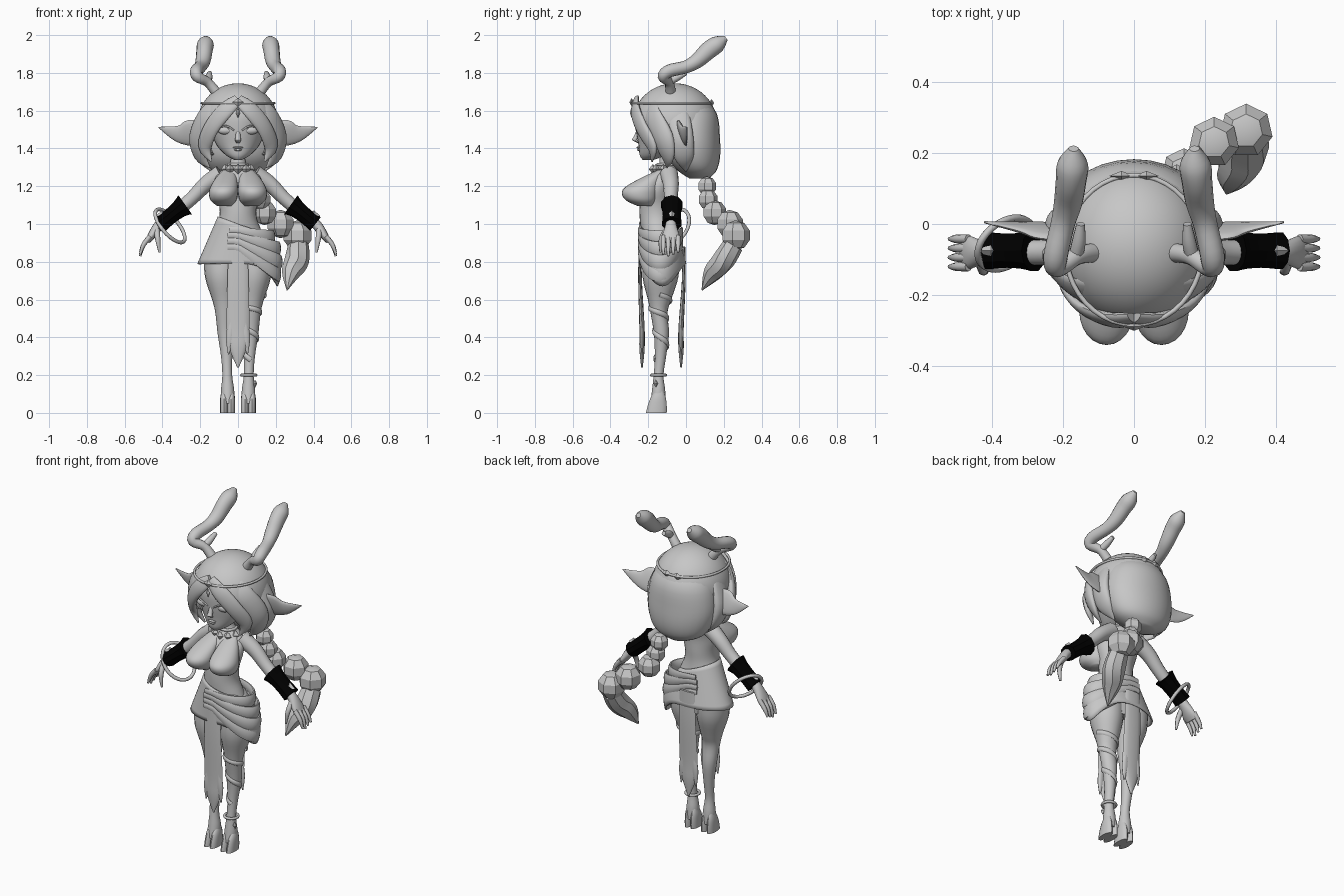
import bpy, bmesh, math
from math import sin, cos, pi, radians
from mathutils import Vector, Matrix

cube = bpy.data.objects.get("Cube")
if cube:
    bpy.data.objects.remove(cube, do_unlink=True)


def material(name, value):
    mat = bpy.data.materials.new(name)
    mat.use_nodes = True
    colour = (value, value, value, 1)
    mat.diffuse_color = colour
    mat.node_tree.nodes["Principled BSDF"].inputs["Base Color"].default_value = colour
    return mat


GREY = material("plain grey", .57)
BLACK = material("bracer black", 0)
X, Y, Z = Vector((1, 0, 0)), Vector((0, 1, 0)), Vector((0, 0, 1))


def finish(name, bm, mat=GREY, mirror=False, angle=50, thickness=0):
    """Turn a bmesh into a shaded object, optionally mirrored across x."""
    bmesh.ops.recalc_face_normals(bm, faces=bm.faces)
    mesh = bpy.data.meshes.new(name)
    bm.to_mesh(mesh)
    bm.free()
    obj = bpy.data.objects.new(name, mesh)
    bpy.context.collection.objects.link(obj)
    mesh.materials.append(mat)
    bpy.ops.object.select_all(action="DESELECT")
    obj.select_set(True)
    bpy.context.view_layer.objects.active = obj
    bpy.ops.object.shade_smooth_by_angle(angle=radians(angle))
    if thickness:
        obj.modifiers.new("thickness", "SOLIDIFY").thickness = thickness
    if mirror:
        obj.modifiers.new("mirror", "MIRROR")


def resample(points, steps):
    """Catmull-Rom curve through tuples of (x, y, z, width, depth)."""
    out, last = [], len(points) - 1
    for i in range(last):
        p0, p1, p2, p3 = (points[min(max(k, 0), last)] for k in range(i - 1, i + 3))
        for s in range(steps):
            t = s / steps
            out.append(tuple(b + .5 * t * (c - a + t * (2*a - 5*b + 4*c - d + t * (3*(b - c) + d - a)))
                             for a, b, c, d in zip(p0, p1, p2, p3)))
    return out + [points[-1]]


def tube(name, points, ref=Y, sides=16, steps=4, level=False, closed=False, **options):
    """Sweep an ellipse along a path; level keeps every section horizontal."""
    points = [tuple(p) if len(p) > 4 else (*p, p[3]) for p in points]
    rows = points if closed else resample(points, steps)
    bm, rings, n = bmesh.new(), [], len(rows)
    for i, row in enumerate(rows):
        after = rows[(i + 1) % n if closed else min(i + 1, n - 1)]
        before = rows[i - 1 if closed else max(i - 1, 0)]
        along = Z if level else (Vector(after[:3]) - Vector(before[:3])).normalized()
        side = ref.cross(along).normalized()
        other = along.cross(side)
        a, b = max(row[3], .002), max(row[4], .002)
        rings.append([bm.verts.new(Vector(row[:3]) + side * a * cos(2*pi*k/sides) + other * b * sin(2*pi*k/sides))
                      for k in range(sides)])
    for i in range(n if closed else n - 1):
        low, high = rings[i], rings[(i + 1) % n]
        for k in range(sides):
            m = (k + 1) % sides
            bm.faces.new((low[k], low[m], high[m], high[k]))
    if not closed:
        bm.faces.new(rings[0])
        bm.faces.new(rings[-1])
    finish(name, bm, **options)


def hoop(name, centre, u, v, thick, ref=Z, **options):
    """Closed ring spanned by the vectors u and v."""
    turns = [2 * pi * k / 40 for k in range(40)]
    tube(name, [(*(Vector(centre) + u * cos(t) + v * sin(t)), thick) for t in turns],
         ref=ref, sides=8, closed=True, **options)


def blob(name, centre, size, segments=24, rings=14, **options):
    bm = bmesh.new()
    bmesh.ops.create_uvsphere(bm, u_segments=segments, v_segments=rings, radius=1,
                              matrix=Matrix.Translation(centre) @ Matrix.Diagonal((*size, 1)))
    finish(name, bm, **options)


def gem(name, centre, size, **options):
    blob(name, centre, size, segments=4, rings=2, angle=20, **options)


# Torso, neck and bust
tube("torso", [(0, -.13, .74, .14, .09), (0, -.13, .85, .16, .1), (0, -.145, .95, .13, .092),
               (0, -.155, 1.03, .1, .09), (0, -.155, 1.1, .1, .09), (0, -.15, 1.18, .125, .085),
               (0, -.12, 1.25, .12, .07), (0, -.1, 1.29, .08, .055), (0, -.1, 1.33, .04, .04),
               (0, -.1, 1.42, .038, .04)], level=True, sides=28)
tube("bust", [(.05, -.13, 1.285, .03, .02), (.062, -.18, 1.245, .055, .055), (.073, -.228, 1.2, .072, .088),
              (.077, -.244, 1.165, .077, .096), (.077, -.238, 1.125, .068, .08), (.07, -.215, 1.095, .04, .04)],
     level=True, sides=24, mirror=True)

# Collar with leaf points
hoop("collar", (0, -.1, 1.315), X * .05, Y * .05, .008)
for k in range(-2, 3):
    turn = k * .65
    gem("collar_leaf", (.07 * sin(turn), -.1 - .075 * cos(turn), 1.29), (.025, .022, .028))

# Head and face
tube("head", [(0, -.2, 1.34, .022, .03), (0, -.175, 1.365, .065, .07), (0, -.13, 1.42, .115, .122),
              (0, -.11, 1.5, .145, .155), (0, -.1, 1.58, .16, .165), (0, -.08, 1.66, .13, .15)],
     level=True, sides=28)
tube("nose", [(0, -.25, 1.5, .01), (0, -.265, 1.46, .014), (0, -.272, 1.445, .016, .014),
              (0, -.25, 1.43, .01)], level=True, sides=10)
blob("eyes", (.065, -.236, 1.495), (.042, .022, .022), mirror=True)
tube("eyelids", [(.02, -.262, 1.495, .004), (.06, -.262, 1.518, .005), (.115, -.222, 1.51, .004)],
     sides=8, mirror=True)
blob("upper_lip", (0, -.25, 1.405), (.026, .012, .006))
blob("lower_lip", (0, -.247, 1.393), (.02, .012, .007))
tube("ears", [(.17, -.03, 1.495, .05, .015), (.25, -.02, 1.482, .072, .016), (.32, -.01, 1.478, .045, .012),
              (.42, .005, 1.512, .003)], ref=Vector((0, 1, .3)), mirror=True)

# Hair cap with a parted opening for the face
bm = bmesh.new()
bmesh.ops.create_uvsphere(bm, u_segments=48, v_segments=32, radius=1,
                          matrix=Matrix.Translation((0, -.06, 1.53)) @ Matrix.Diagonal((.215, .225, .215, 1)))
opening = []
for face in bm.faces:
    c = face.calc_center_median()
    if c.y < -.1 and abs(c.x) < .15 and c.z < 1.64 - .9 * abs(c.x) or c.z < 1.36:
        opening.append(face)
bmesh.ops.delete(bm, geom=opening, context="FACES")
finish("hair_cap", bm, thickness=.01)

# Back hair and face-framing locks
tube("back_hair", [(0, 0, 1.67, .12, .1), (0, .02, 1.58, .185, .145), (0, .03, 1.45, .21, .15),
                   (0, .04, 1.35, .195, .14), (0, .06, 1.28, .15, .1), (0, .07, 1.24, .07, .05)],
     level=True, sides=28)
tube("fringe_locks", [(0, -.265, 1.66, .03, .012), (.07, -.268, 1.6, .045, .018), (.14, -.235, 1.51, .045, .02),
                      (.175, -.18, 1.41, .04, .02), (.14, -.18, 1.33, .004)],
     ref=Vector((.5, -.85, 0)), mirror=True)
tube("cheek_locks", [(.08, -.19, 1.66, .04, .01), (.165, -.18, 1.58, .055, .018), (.215, -.12, 1.46, .06, .03),
                     (.2, -.1, 1.36, .045, .02), (.15, -.1, 1.3, .004)],
     ref=Vector((.8, -.6, 0)), mirror=True)
tube("side_locks", [(.15, -.06, 1.66, .04, .012), (.195, -.04, 1.56, .06, .02), (.222, -.02, 1.45, .06, .03),
                    (.2, -.01, 1.35, .05, .02), (.14, 0, 1.28, .004)], ref=X, mirror=True)

# Faceted braid swinging to the left
for x, y, z, r in ((.1, .11, 1.2, .052), (.12, .115, 1.13, .055), (.14, .15, 1.06, .066),
                   (.225, .23, 1, .075), (.315, .262, .94, .08)):
    blob("braid_knot", (x, y, z), (r, r, r), segments=7, rings=5, angle=25)
tube("braid_tail", [(.32, .25, .89, .055), (.312, .2, .81, .065, .06), (.28, .14, .74, .05), (.26, .085, .65, .003)],
     sides=8, angle=30)

# Antlers with broad tips and a short inner prong
tube("antlers", [(.11, -.08, 1.69, .028), (.16, -.09, 1.75, .025), (.215, -.12, 1.78, .03),
                 (.22, -.09, 1.81, .034), (.2, 0, 1.832, .034), (.185, .06, 1.865, .04),
                 (.177, .12, 1.92, .047, .043), (.172, .17, 1.955, .043, .043), (.17, .212, 1.985, .014)],
     ref=X, mirror=True)
tube("antler_prongs", [(.165, -.095, 1.75, .02), (.155, -.05, 1.775, .02), (.15, 0, 1.8, .012)],
     ref=X, sides=10, mirror=True)

# Circlet and its ornaments
hoop("circlet", (0, -.073, 1.64), X * .192, Y * .21, .007)
gem("circlet_drop", (0, -.288, 1.59), (.012, .01, .03))
gem("circlet_crest", (0, -.288, 1.645), (.03, .012, .022))
gem("circlet_wings", (.035, .135, 1.64), (.035, .014, .022), mirror=True)

# Arms, hands and fingers
tube("arms", [(.09, -.09, 1.265, .048), (.17, -.08, 1.21, .042), (.24, -.08, 1.14, .036), (.31, -.08, 1.08, .034),
              (.39, -.08, 1.02, .026), (.425, -.08, .985, .026, .032), (.46, -.08, .935, .02, .046),
              (.48, -.08, .905, .012, .04)], mirror=True)
for k in range(4):
    y, drop = -.12 + .026 * k, .01 * abs(k - 1)
    tube("fingers", [(.465, y, .935, .013), (.5, y, .89, .012), (.518, y, .83 + drop, .006)],
         sides=8, mirror=True)
tube("thumbs", [(.43, -.1, .97, .016), (.425, -.13, .92, .014), (.415, -.135, .85, .006)],
     ref=X, sides=8, mirror=True)

# Flared bracers with outer studs, and a loose bangle on the right wrist
tube("bracers", [(.28, -.075, 1.102, .062, .06), (.31, -.075, 1.08, .048, .053), (.36, -.075, 1.04, .042, .05),
                 (.41, -.075, 1.0, .045, .054)], sides=10, steps=2, angle=25, mat=BLACK, mirror=True)
gem("bracer_studs", (.402, -.075, 1.043), (.033, .026, .03), mirror=True)
bangle_slope = Vector((.66, 0, -.75))
hoop("bangle", (-.36, -.055, .99), bangle_slope * .11, Vector((.03, .072, .03)), .01, ref=bangle_slope.cross(Y))

# Legs and cloven hooves
LEG = [(.085, -.13, .84, .095, .095), (.085, -.135, .72, .09, .095), (.075, -.14, .6, .062, .062),
       (.07, -.143, .53, .05, .045), (.066, -.13, .42, .042, .04), (.06, -.135, .3, .03, .03),
       (.057, -.145, .2, .026, .026), (.055, -.145, .12, .035, .035), (.055, -.148, .05, .034, .04)]
tube("legs", LEG, level=True, sides=20, mirror=True)
for x in (.036, .074):
    tube("hooves", [(x, -.142, .115, .014, .024), (x, -.147, .08, .02, .04), (x, -.152, .04, .021, .05),
                    (x, -.157, 0, .021, .055)], level=True, sides=12, mirror=True)

# Ribbon wound around the left leg, and an anklet
wrap = []
for k, (x, y, z, a, b) in enumerate(resample(LEG, 16)[28:84]):
    turn = k * .32
    wrap.append((x + a * cos(turn), y + b * sin(turn), z, .008, .014))
tube("leg_ribbon", wrap, ref=Z, sides=8, steps=1)
hoop("anklet", (.057, -.145, .2), X * .038, Y * .038, .008)
gem("anklet_charm", (.09, -.16, .155), (.012, .012, .022))

# Wrapped skirt, snug at the waist and longer on the left
bm = bmesh.new()
ROWS, COLS = 10, 48
grid = []
for j in range(ROWS + 1):
    t, row = j / ROWS, []
    for i in range(COLS):
        a = 2 * pi * i / COLS
        c = cos(a)
        z = (1 - .04 * c) * (1 - t) + (.79 - .12 * max(c, 0) ** 3) * t
        wide = .107 + .108 * t if c < 0 else .12 + .108 * sin(pi * .68 * t)
        row.append(bm.verts.new((wide * c, -.15 + .025 * t + (.1 + .027 * t) * sin(a), z)))
    grid.append(row)
for j in range(ROWS):
    for i in range(COLS):
        m = (i + 1) % COLS
        bm.faces.new((grid[j][i], grid[j][m], grid[j + 1][m], grid[j + 1][i]))
finish("skirt", bm, thickness=.008)

# Drape folds that gather towards the right waist and fan out over the left hip
for height, reach in ((.93, .185), (.87, .216), (.8, .224), (.73, .216)):
    fold, gather = [], .45 * height + .55
    for k in range(25):
        a = radians(-105 + k * 8.75)
        full = max(cos(a), 0)
        fold.append((reach * cos(a), -.135 + .114 * sin(a), height + (gather - height) * (1 - full),
                     .006 + .006 * full, .016 + .022 * full))
    tube("drape_fold", fold, ref=Z, sides=10, steps=1)

# Hanging cloth panels with ragged points, front and back
for part, y, lean in (("front", -.243, .01), ("back", -.012, -.014)):
    tube(part + "_panel", [(0, y, .88, .05, .008), (0, y, .7, .056, .01), (0, y + lean, .45, .06, .014),
                           (0, y + lean, .34, .045, .014), (0, y + lean, .24, .004)], sides=12)
    tube(part + "_panel_points", [(.035, y + lean, .5, .012, .01), (.042, y + lean, .4, .022, .012),
                                  (.05, y + lean, .31, .003)], sides=10, mirror=True)
